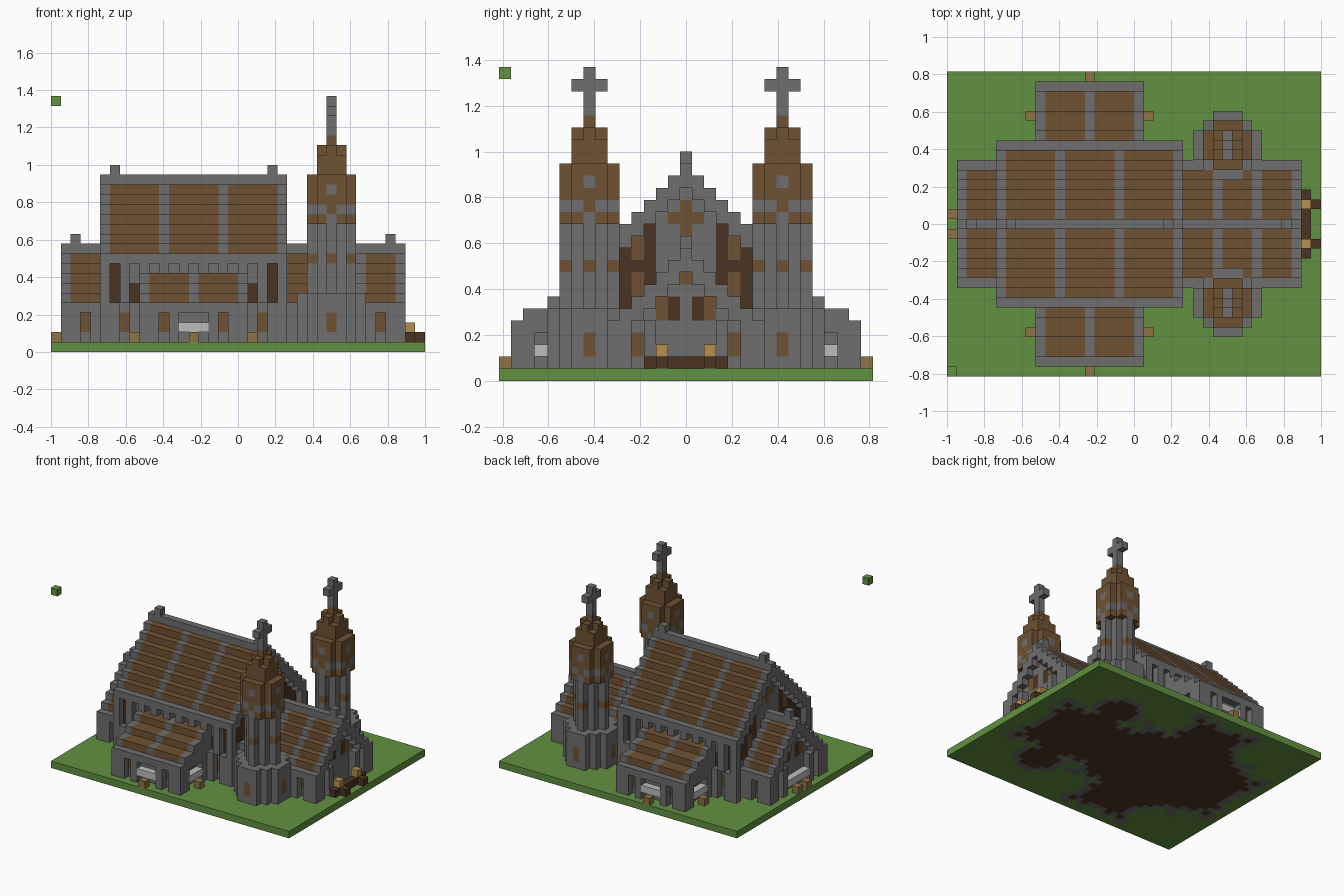
import bpy, bmesh
from mathutils import Vector

if "Cube" in bpy.data.objects:
    bpy.data.objects.remove(bpy.data.objects["Cube"])

U = 1 / 19                       # side of one block
NX, NY = 38, 31                  # plan size in blocks
MID = 15                         # centre row


def linear(c):
    return c / 12.92 if c <= 0.04 else ((c + 0.055) / 1.055) ** 2.4


COLORS = {
    "grass": "629141", "stone": "6e6e6e", "roof_wood": "705233",
    "dark_wood": "4a3422", "lamp_gold": "b48f50", "post_tan": "8f7346",
    "pale_bars": "bebebe",
}
NAMES = list(COLORS)
MATS = []
for name, code in COLORS.items():
    rgb = [linear(int(code[n:n + 2], 16) / 255) for n in (0, 2, 4)] + [1]
    m = bpy.data.materials.new(name)
    m.use_nodes = True
    m.diffuse_color = rgb
    bsdf = m.node_tree.nodes["Principled BSDF"]
    bsdf.inputs["Base Color"].default_value = rgb
    bsdf.inputs["Roughness"].default_value = 1
    MATS.append(m)

blocks = {}                      # block position -> (part, colour)


def span(r):
    return range(r, r + 1) if isinstance(r, int) else range(r[0], r[1] + 1)


def fill(part, i, j, k, color="stone", mirror=True):
    """Fill inclusive block ranges, mirrored across the long axis."""
    for a in span(i):
        for b in span(j):
            for c in span(k):
                blocks[a, b, c] = (part, color)
                if mirror:
                    blocks[a, 2 * MID - b, c] = (part, color)


def gable_roof(part, i0, i1, half, ridge, ribs):
    """Stepped pitched roof over a solid body, ribs in stone."""
    for d in range(half + 1):
        for i in range(i0, i1 + 1):
            top = ridge - d
            trim = i in ribs or d in (0, half)
            if d < half and i0 < i < i1:
                fill(part, i, MID - d, (1, top - 1))
            elif d < half:
                fill(part, i, MID - d, top - 1)      # verge thickness
            fill(part, i, MID - d, top, "stone" if trim else "roof_wood")


def window(part, i, j, k0=2, k1=3, color="roof_wood"):
    fill(part, i, j, (k0, k1), color)


# ground
fill("ground", (0, NX - 1), (0, NY - 1), 0, "grass", False)

# low nave with stepped roof and finials
P = "low_nave"
gable_roof(P, 1, 35, 6, 10, (1, 5, 23, 27, 31, 35))
for i in (2, 34):
    fill(P, i, MID, 11)
for i in (1, 2, 4, 5, 24, 32, 34, 35):
    fill(P, i, 9, (1, 4))
for i in (3, 33):
    window(P, i, 10)
for end, wall in ((1, 2), (35, 34)):
    for j in (10, 12):
        fill(P, end, j, (1, 4))
    window(P, wall, 11)
    window(P, wall, 13, 5, 6)
    window(P, wall, 14, 5, 6, "dark_wood")
    window(P, wall, MID, 8, 8)

# high nave with dark timber gables
P = "high_nave"
gable_roof(P, 5, 23, 8, 17, (5, 11, 17, 23))
for i in (6, 22):
    fill(P, i, MID, 18)
    for d in range(8):
        for k in range(6, 16 - d):
            if d <= 2:
                rose = d <= 1 and 12 <= k <= 14 and (d == 0 or k == 13)
                color = "roof_wood" if rose else "stone"
            elif d == 4 and k in (7, 8, 10, 11):
                color = "roof_wood"
            else:
                color = "dark_wood"
            if d > 10 - k:               # above the lower roof
                fill(P, i, MID - d, k, color)
for i in range(6, 23, 2):                # clerestory openings and columns
    window(P, i, 8, 5, 8 if i in (6, 22) else 6, "dark_wood")
for i in range(5, 24, 2):
    fill(P, i, 7, (5, 8))
for i in (5, 6, 8, 9, 20, 22, 23):
    fill(P, i, 7, (1, 4))
for i in (7, 21):
    window(P, i, 8)

# transepts with shallow roofs
P = "transept"
for j in range(1, 8):
    top = 4 + j // 2
    for i in range(9, 20):
        if j > 1 and 9 < i < 19:
            fill(P, i, j, (1, top - 1))
        elif j > 1:
            fill(P, i, j, (4, top - 1))
        trim = i in (9, 14, 19) or j == 1
        fill(P, i, j, top, "stone" if trim else "roof_wood")
for i in (9, 10, 12, 16, 18, 19):
    fill(P, i, 1, (1, 3))
for i in (11, 17):
    window(P, i, 2)
for i, wall in ((9, 10), (19, 18)):
    for j in (2, 6):
        fill(P, i, j, (1, 3))
    window(P, wall, 4)

# towers: disc plans stacked by height
P = "tower"
CI, CJ = 28, 7
TIERS = [((1, 5), 10), ((6, 12), 4), ((13, 17), 5), ((18, 19), 2), ((20, 20), 1), ((21, 25), 0)]
for (k0, k1), rad in TIERS:
    for dx in range(-3, 4):
        for dy in range(-3, 4):
            d = dx * dx + dy * dy
            if d > rad:
                continue
            for k in range(k0, k1 + 1):
                wood = 15 <= k <= 21 or (k == 13 and d == 5)
                if (k == 17 and d == 2) or (k == 16 and d == 4):
                    wood = False
                if k == 14 and d == 4 or k == 9 and d == 4:
                    wood = True
                fill(P, CI + dx, CJ + dy, k, "roof_wood" if wood else "stone")
for s in (-3, 3):                        # ground windows
    window(P, CI + s, CJ, 2, 3)
    window(P, CI, CJ + s, 2, 3)
for s in (-2, 2):                        # tower niches above the base
    fill(P, CI + s, CJ, 6)
fill("tower_cross", CI, CJ, (22, 25))
fill("tower_cross", CI, (CJ - 1, CJ + 1), 24)

# entrance steps and lamps
fill("entrance_steps", 36, (12, 15), 1, "dark_wood")
fill("entrance_steps", 37, 13, 1, "dark_wood")
fill("entrance_lamp", 36, 13, 2, "lamp_gold")

# pale bars and small posts beside the walls
fill("pale_bars", (13, 15), 1, 2, "pale_bars")
for i in (9, 19):
    fill("pale_bars", i, (3, 5), 2, "pale_bars")
fill("pale_bars", 1, (13, 15), 2, "pale_bars")
fill("post", 14, 0, 1, "post_tan")
for i in (8, 20):
    fill("post", i, 4, 1, "post_tan")
fill("post", 0, 14, 1, "post_tan")

# floating corner block
fill("floating_block", 0, 0, 25, "grass", False)

# floor inside the footprint, edged by the wall bases
STEPS = ((1, 0, 0), (-1, 0, 0), (0, 1, 0), (0, -1, 0), (0, 0, 1), (0, 0, -1))
BODY = ("low_nave", "high_nave", "transept", "tower")


def in_body(i, j):
    return blocks.get((i, j, 1), ("", ""))[0] in BODY


for i in range(NX):
    for j in range(NY):
        if in_body(i, j):
            edge = not all(in_body(i + s[0], j + s[1]) for s in STEPS[:4])
            blocks[i, j, 0] = ("floor", "stone" if edge else "dark_wood")


def build(part):
    """Make one mesh from the exposed block faces of a part."""
    bm = bmesh.new()
    verts = {}

    def vert(p):
        key = tuple(round(c * 2) for c in p)
        if key not in verts:
            verts[key] = bm.verts.new((p.x * U - 1, (p.y - NY / 2) * U, p.z * U))
        return verts[key]

    for pos, (owner, color) in blocks.items():
        if owner != part:
            continue
        centre = Vector(pos) + Vector((0.5, 0.5, 0.5))
        for s in STEPS:
            if tuple(a + b for a, b in zip(pos, s)) in blocks:
                continue
            n = Vector(s)
            t = Vector((s[2], s[0], s[1])) / 2
            b = n.cross(t)
            mid = centre + n / 2
            f = bm.faces.new([vert(mid + q) for q in (-t - b, t - b, t + b, -t + b)])
            f.material_index = NAMES.index(color)
    mesh = bpy.data.meshes.new(part)
    bm.to_mesh(mesh)
    bm.free()
    for m in MATS:
        mesh.materials.append(m)
    bpy.context.collection.objects.link(bpy.data.objects.new(part, mesh))


for part in sorted({p for p, c in blocks.values()}):
    build(part)
